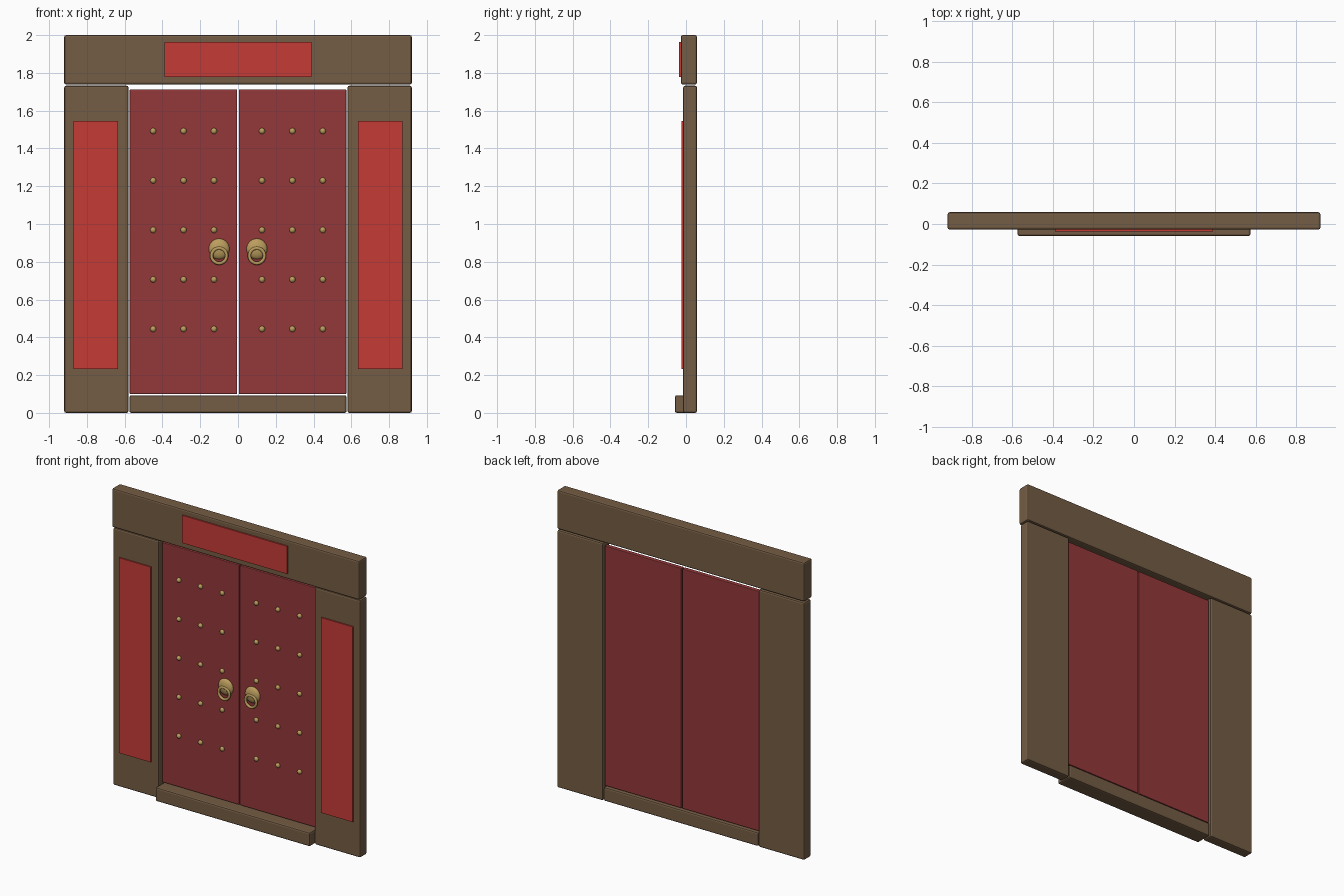
import bpy, math

if "Cube" in bpy.data.objects:
    bpy.data.objects.remove(bpy.data.objects["Cube"])


def mat(name, col):
    m = bpy.data.materials.new(name)
    m.diffuse_color = (*col, 1)
    m.use_nodes = True
    m.node_tree.nodes["Principled BSDF"].inputs["Base Color"].default_value = m.diffuse_color
    return m


WOOD = mat("brown wood", (0.175, 0.108, 0.058))
DOOR = mat("dark red paint", (0.295, 0.039, 0.041))
PAPER = mat("bright red paper", (0.56, 0.044, 0.037))
BRASS = mat("brass", (0.50, 0.34, 0.11))


def finish(name, material):
    ob = bpy.context.object
    ob.name = name
    ob.data.materials.append(material)
    return ob


def box(name, material, x, y, z, bevel=0.0):
    """Box from (min, max) ranges with optional bevelled edges."""
    mid = [(a + b) / 2 for a, b in (x, y, z)]
    bpy.ops.mesh.primitive_cube_add(size=1, location=mid)
    ob = finish(name, material)
    for v in ob.data.vertices:
        v.co = [c * (b - a) for c, (a, b) in zip(v.co, (x, y, z))]
    if bevel:
        mod = ob.modifiers.new("bevel", 'BEVEL')
        mod.width = bevel
        mod.segments = 2
    return ob


FACE = 0.015  # front plane of the recessed door leaves

# Frame: lintel and sill
box("lintel", WOOD, (-0.92, 0.92), (-0.027, 0.058), (1.738, 2.0), 0.01)
box("sill", WOOD, (-0.575, 0.575), (-0.059, 0.055), (0.0, 0.093), 0.01)
box("lintel_banner", PAPER, (-0.39, 0.39), (-0.036, -0.0265), (1.777, 1.963))

for s, side in ((-1, "left"), (1, "right")):
    def span(a, b):
        return tuple(sorted((s * a, s * b)))

    # Side post with hanging paper strip
    box(side + "_post", WOOD, span(0.58, 0.92), (-0.015, 0.058), (0.0, 1.732), 0.01)
    box(side + "_paper_strip", PAPER, span(0.635, 0.87), (-0.024, -0.0145), (0.232, 1.545))
    # Door leaf
    box(side + "_door", DOOR, span(0.004, 0.574), (FACE, 0.045), (0.1, 1.712), 0.004)

    # Door studs, half sunk domes
    for i in range(3):
        for j in range(5):
            bpy.ops.mesh.primitive_uv_sphere_add(
                segments=12, ring_count=8, radius=0.016,
                location=(s * (0.127 + 0.161 * i), FACE, 0.444 + 0.262 * j))
            finish(side + "_stud", BRASS)
            bpy.ops.object.shade_smooth()

    # Handle: domed boss and hanging ring
    bpy.ops.mesh.primitive_uv_sphere_add(
        segments=24, ring_count=12, radius=1,
        location=(s * 0.1, FACE, 0.868), rotation=(math.pi / 2, 0, 0))
    boss = finish(side + "_handle_boss", BRASS)
    boss.scale = (0.055, 0.055, 0.025)
    bpy.ops.object.shade_smooth()
    bpy.ops.mesh.primitive_torus_add(
        major_radius=0.04, minor_radius=0.009, major_segments=32, minor_segments=10,
        location=(s * 0.1, -0.006, 0.832), rotation=(math.pi / 2, 0, 0))
    finish(side + "_handle_ring", BRASS)
    bpy.ops.object.shade_smooth()
